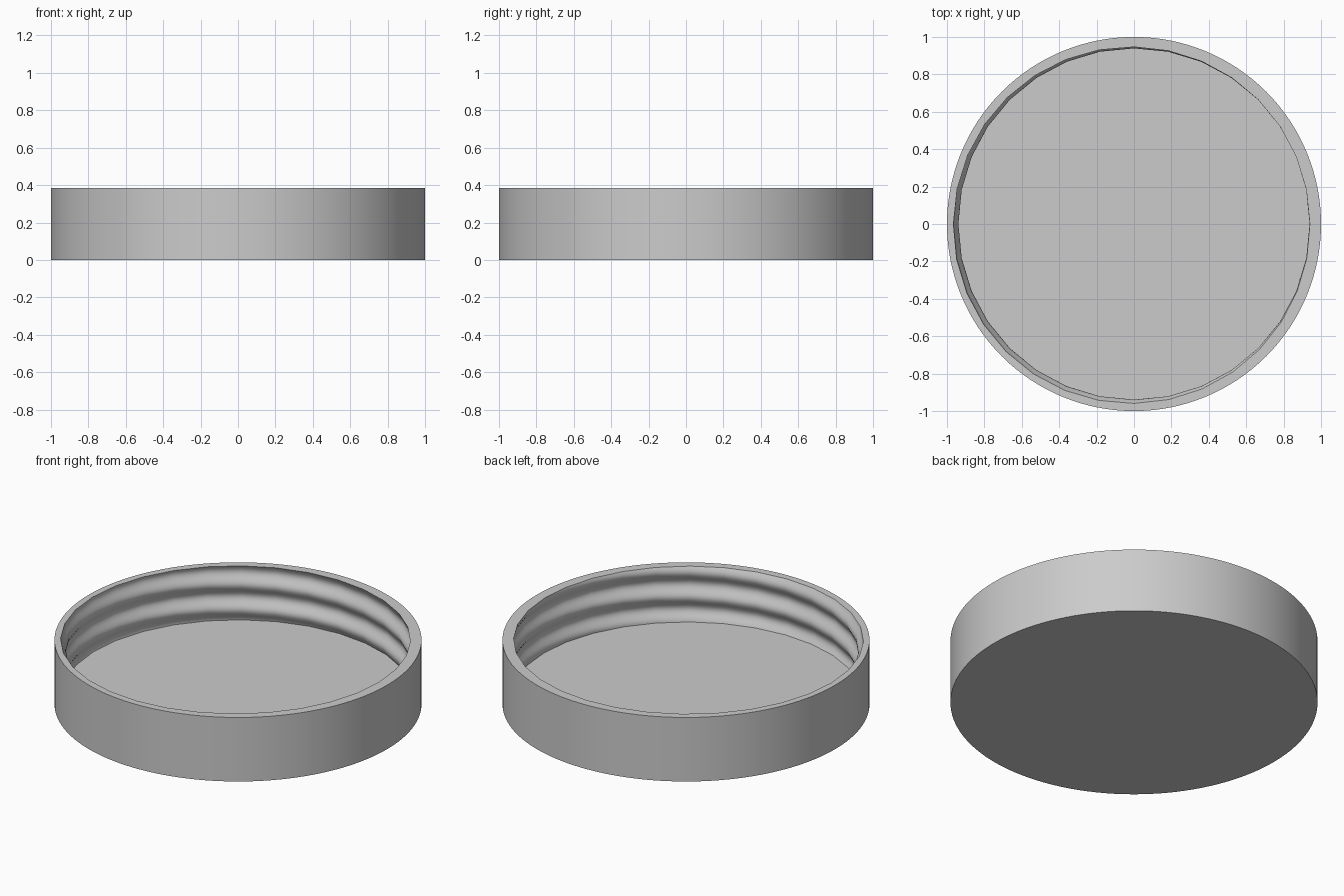
import bpy, bmesh
from math import cos, sin, pi, radians

cube = bpy.data.objects.get("Cube")
if cube:
    bpy.data.objects.remove(cube, do_unlink=True)

HEIGHT, FLOOR = 0.385, 0.055
SEGS, STEP, ROWS = 32, 4, 32      # inner sides, outer sides per inner side, thread rows
PITCH, PEAK_Z, PEAK_ANGLE = 0.15, 0.28, radians(135)
MEAN_RADIUS, THREAD_DEPTH = 0.953, 0.014


def inner_radius(angle, z):
    """Right-handed helical thread rising one pitch per turn."""
    phase = (z - PEAK_Z) / PITCH - (angle - PEAK_ANGLE) / (2 * pi)
    return MEAN_RADIUS - THREAD_DEPTH * cos(2 * pi * phase)


def ring(bm, count, z, radius):
    verts = []
    for i in range(count):
        a = 2 * pi * i / count
        r = radius(a, z)
        verts.append(bm.verts.new((r * cos(a), r * sin(a), z)))
    return verts


def wall(bm, low, high):
    n = len(low)
    for i in range(n):
        j = (i + 1) % n
        bm.faces.new((low[i], low[j], high[j], high[i]))


bm = bmesh.new()

# Outer wall and underside
n_out = SEGS * STEP
bottom = ring(bm, n_out, 0, lambda a, z: 1)
top = ring(bm, n_out, HEIGHT, lambda a, z: 1)
wall(bm, bottom, top)
bm.faces.new(bottom[::-1])

# Threaded inner wall and floor
rows = [ring(bm, SEGS, FLOOR + (HEIGHT - FLOOR) * k / ROWS, inner_radius)
        for k in range(ROWS + 1)]
for low, high in zip(rows, rows[1:]):
    wall(bm, high, low)
bm.faces.new(rows[0])

# Flat rim joining both walls
lip = rows[-1]
for i in range(SEGS):
    arc = [top[(i * STEP + k) % n_out] for k in range(STEP + 1)]
    bm.faces.new(arc + [lip[(i + 1) % SEGS], lip[i]])

bmesh.ops.recalc_face_normals(bm, faces=bm.faces)
mesh = bpy.data.meshes.new("threaded_lid")
bm.to_mesh(mesh)
bm.free()
lid = bpy.data.objects.new("threaded_lid", mesh)
bpy.context.collection.objects.link(lid)

# Plain grey material
grey = bpy.data.materials.new("light_grey")
grey.use_nodes = True
colour = (0.6, 0.6, 0.6, 1)
grey.diffuse_color = colour
grey.node_tree.nodes["Principled BSDF"].inputs["Base Color"].default_value = colour
mesh.materials.append(grey)

# Smooth walls, crisp rim and floor edges
bpy.ops.object.select_all(action='DESELECT')
lid.select_set(True)
bpy.context.view_layer.objects.active = lid
bpy.ops.object.shade_smooth_by_angle(angle=radians(35))
